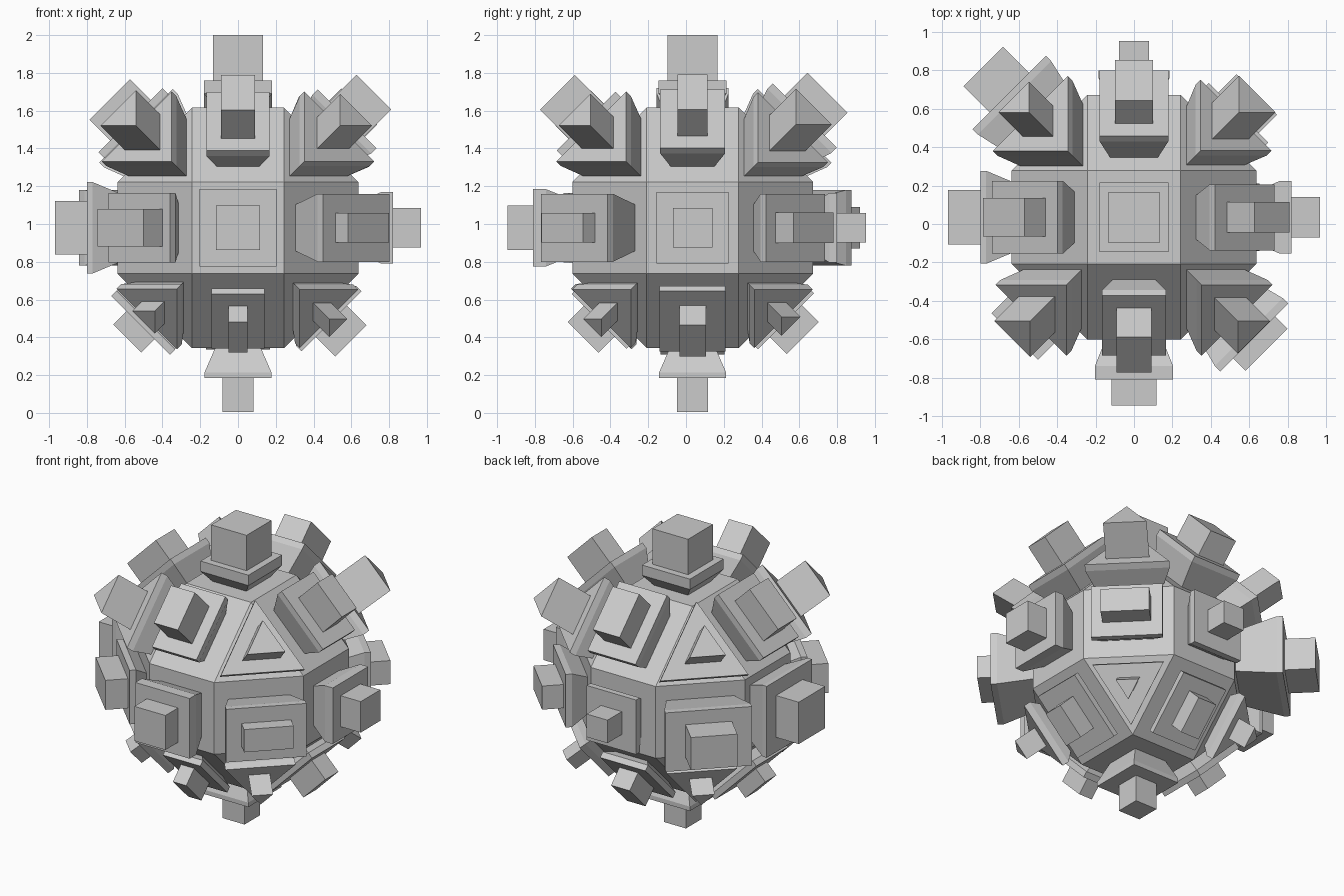
import bpy, bmesh
from itertools import product
from mathutils import Vector

if "Cube" in bpy.data.objects:
    bpy.data.objects.remove(bpy.data.objects["Cube"])

CENTER = Vector((0, 0.035, 0.98))
A, B = 0.243, 0.637            # face half width, overall half width of the core


def finish(name, bm):
    bmesh.ops.recalc_face_normals(bm, faces=bm.faces)
    me = bpy.data.meshes.new(name)
    bm.to_mesh(me)
    bm.free()
    ob = bpy.data.objects.new(name, me)
    ob.location = CENTER
    bpy.context.collection.objects.link(ob)


def loft(name, rings):
    """Closed solid through a stack of matching rings."""
    bm = bmesh.new()
    rows = [[bm.verts.new(p) for p in r] for r in rings]
    for lo, hi in zip(rows, rows[1:]):
        for i in range(len(lo)):
            j = (i + 1) % len(lo)
            bm.faces.new((lo[i], lo[j], hi[j], hi[i]))
    bm.faces.new(rows[0][::-1])
    bm.faces.new(rows[-1])
    finish(name, bm)


# Core: cube with all edges and corners cut off
bm = bmesh.new()
for s in product((-1, 1), repeat=3):
    for k in range(3):
        bm.verts.new([s[i] * (B if i == k else A) for i in range(3)])
bmesh.ops.convex_hull(bm, input=bm.verts)
bmesh.ops.dissolve_limit(bm, angle_limit=0.01, verts=bm.verts, edges=bm.edges)
finish("core", bm)


def stud(name, normal, slab_u, slab_v, slab_d, box_u, box_v, end_d, thick=0.04):
    """Flared plate with a square-cut block on top, along a face normal."""
    axis = Vector(normal)
    n = axis.normalized()
    k = next(i for i in (0, 2, 1) if normal[i] == 0)
    u = Vector([float(i == k) for i in range(3)])
    v = n.cross(u)
    face_d = B if sum(map(abs, normal)) == 1 else (A + B) / 2 ** 0.5

    def ring(hu, hv, d):
        return [n * d + u * hu * a + v * hv * b
                for a, b in ((-1, -1), (1, -1), (1, 1), (-1, 1))]
    loft(name, [ring(slab_u - 0.06, slab_v - 0.06, face_d - 0.01),
                ring(slab_u, slab_v, slab_d - thick), ring(slab_u, slab_v, slab_d),
                ring(box_u, box_v, slab_d), ring(box_u, box_v, end_d)])


# Studs on the six main faces: plate size, plate level, block size, end level
for name, n, s, sd, b, e, t in (
        ("top_stud", (0, 0, 1), .18, .78, .133, 1.02, .07),
        ("bottom_stud", (0, 0, -1), .177, .795, .082, .975, .03),
        ("front_stud", (0, -1, 0), .204, .845, .117, .98, .07),
        ("back_stud", (0, 1, 0), .185, .765, .078, .918, .04),
        ("right_stud", (1, 0, 0), .19, .82, .105, .97, .06),
        ("left_stud", (-1, 0, 0), .242, .80, .142, .97, .03)):
    stud(name, n, s, s, sd, b, b, e, t)

# Studs on the twelve edge faces
for n, su, sv, sd, bu, bv, e in (
        ((-1, 0, 1), .19, .24, .805, .10, .152, .96),
        ((1, 0, 1), .172, .22, .817, .08, .13, 1.017),
        ((-1, 0, -1), .17, .22, .73, .06, .105, .83),
        ((1, 0, -1), .175, .225, .70, .07, .117, .845),
        ((0, -1, 1), .167, .22, .797, .09, .13, 1.013),
        ((0, 1, 1), .18, .24, .84, .10, .15, 1.01),
        ((0, -1, -1), .14, .205, .70, .05, .115, .82),
        ((0, 1, -1), .17, .21, .70, .07, .12, .825),
        ((-1, 1, 0), .20, .27, .92, .11, .145, 1.11),
        ((1, 1, 0), .18, .22, .77, .08, .15, .905),
        ((-1, -1, 0), .183, .23, .738, .10, .172, .879),
        ((1, -1, 0), .18, .25, .886, .077, .155, .977)):
    stud("edge_stud", n, su, sv, sd, bu, bv, e)


def corner_stud(s, slab, slab_t, block, end_t):
    """Triangular version; sizes are leg lengths, levels are per-axis offsets."""
    def ring(leg, t):
        return [[s[i] * (t - leg / 3 + (leg if i == k else 0)) for i in range(3)]
                for k in range(3)]
    loft("corner_stud", [ring(slab - 0.07, 0.37), ring(slab, slab_t - 0.025),
                         ring(slab, slab_t), ring(block, slab_t), ring(block, end_t)])


# Studs on the eight corner triangles
for row in (((-1, -1, 1), .37, .475, .187, .603),
            ((1, -1, 1), .37, .475, .168, .597),
            ((1, 1, 1), .37, .47, .19, .61),
            ((-1, 1, 1), .39, .475, .16, .60),
            ((-1, -1, -1), .32, .43, .12, .48),
            ((1, -1, -1), .31, .43, .095, .515),
            ((1, 1, -1), .31, .43, .10, .505),
            ((-1, 1, -1), .31, .43, .10, .50)):
    corner_stud(*row)
